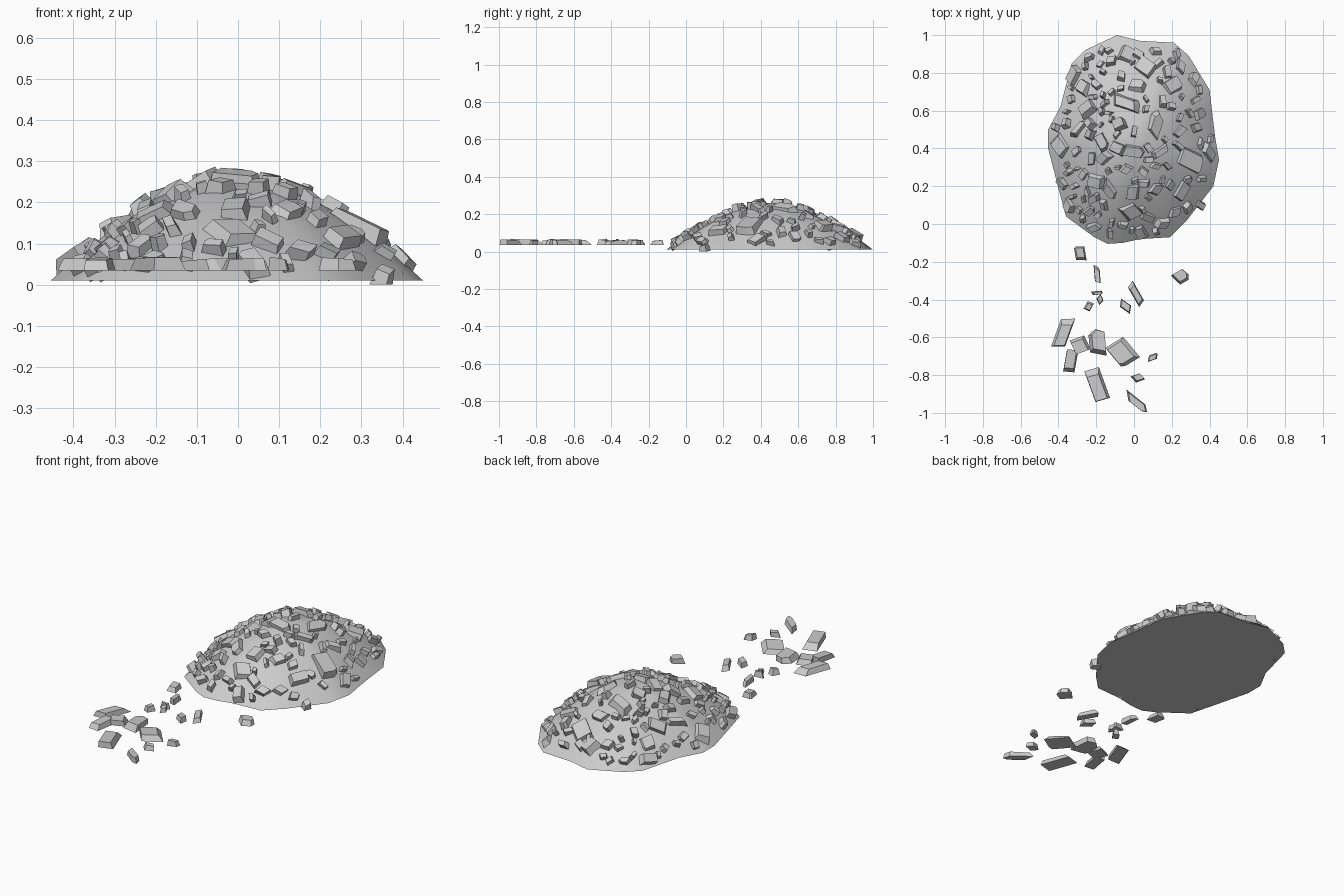
import bpy, bmesh, math, random
from mathutils import Vector, Matrix

if "Cube" in bpy.data.objects:
    bpy.data.objects.remove(bpy.data.objects["Cube"])

random.seed(7)
CENTRE = Vector((0.0, 0.45))
BASE, RISE, POWER = 0.01, 0.25, 1.7
# Footprint of the mound, counter-clockwise
OUTLINE = [Vector(p) for p in [
    (.45, .34), (.43, .46), (.415, .58), (.40, .71), (.29, .89), (.21, .96), (.03, .97),
    (-.09, 1.0), (-.26, .92), (-.33, .85), (-.39, .62), (-.455, .50), (-.455, .40), (-.40, .19),
    (-.36, .04), (-.21, -.07), (-.14, -.105), (-.06, -.10), (.03, -.08), (.19, -.07),
    (.28, .02), (.42, .20)]]


def make_object(name, bm):
    bmesh.ops.recalc_face_normals(bm, faces=bm.faces)
    mesh = bpy.data.meshes.new(name)
    bm.to_mesh(mesh)
    bm.free()
    ob = bpy.data.objects.new(name, mesh)
    bpy.context.collection.objects.link(ob)
    return ob


def radius_fraction(x, y):
    """0 at the summit, 1 on the footprint edge."""
    d = Vector((x, y)) - CENTRE
    for i, p in enumerate(OUTLINE):
        a, b = p - CENTRE, OUTLINE[(i + 1) % len(OUTLINE)] - CENTRE
        det = a.x * b.y - a.y * b.x
        u = (d.x * b.y - d.y * b.x) / det
        v = (a.x * d.y - a.y * d.x) / det
        if u >= -1e-6 and v >= -1e-6:
            return u + v
    return 1.0


def height(x, y):
    return BASE + RISE * (1 - min(1, radius_fraction(x, y)) ** POWER)


def slope_normal(x, y, e=0.03):
    return Vector((height(x - e, y) - height(x + e, y),
                   height(x, y - e) - height(x, y + e), 2 * e)).normalized()


def add_rock(bm, length, width, tall, matrix):
    """Chipped slab: a skewed block with a clipped corner and a tapered top."""
    skew = random.uniform(-.15, .25)
    clip = random.uniform(.55, .85)
    shape = [(-.5 - skew * .3, -.5), (.5 - skew, -.5), (.5, clip - .5), (.5 * clip, .5), (-.5 + skew, .5)]
    if random.random() < .45:
        shape[2:4] = [(.5 + skew * .3, .5)]
    flip = random.choice((-1, 1))
    shift = Vector((random.uniform(-.1, .1), random.uniform(-.12, .12)))
    taper = random.uniform(.68, .88)
    tilt = random.uniform(-.25, .25)
    rings = []
    for k, z in ((1, 0), (taper, 1)):
        ring = []
        for x, y in shape:
            px, py = x * k + shift.x * z, y * k * flip + shift.y * z
            v = matrix @ Vector((px * length, py * width, tall * z * (1 + tilt * x)))
            v.z = max(v.z, 0)
            ring.append(bm.verts.new(v))
        rings.append(ring)
    low, top = rings
    n = len(low)
    bm.faces.new(low[::-1])
    bm.faces.new(top)
    for i in range(n):
        j = (i + 1) % n
        bm.faces.new((low[i], low[j], top[j], top[i]))


# Mound: smooth dome over the irregular footprint, closed underneath
bm = bmesh.new()
RINGS = 9
rings = []
for r in range(1, RINGS + 1):
    t = r / RINGS
    z = BASE + RISE * (1 - t ** POWER)
    rings.append([bm.verts.new((*(CENTRE + (p - CENTRE) * t), z)) for p in OUTLINE])
summit = bm.verts.new((*CENTRE, BASE + RISE))
n = len(OUTLINE)
for i in range(n):
    j = (i + 1) % n
    bm.faces.new((summit, rings[0][i], rings[0][j]))
    for a, b in zip(rings, rings[1:]):
        bm.faces.new((a[i], b[i], b[j], a[j]))
bm.faces.new(rings[-1][::-1])
mound = make_object("mound", bm)
bpy.context.view_layer.objects.active = mound
mound.select_set(True)
bpy.ops.object.shade_smooth_by_angle(angle=math.radians(35))

# Large embedded rocks: x, y, length, width, heading
LARGE = [
    (-.39, .42, .11, .09, -50), (-.265, .725, .09, .08, 70), (-.245, .6, .10, .07, 30),
    (.06, .83, .10, .09, -40), (-.035, .64, .14, .07, -20), (.115, .53, .15, .07, 70),
    (.20, .725, .10, .08, 30), (.295, .345, .15, .10, -25), (-.02, .065, .11, .09, -50),
    (-.13, .185, .12, .06, -55), (.25, .175, .10, .06, 60), (-.34, .095, .08, .06, -50),
    (-.20, .23, .09, .07, -10), (.02, .725, .08, .09, 70), (-.12, .86, .06, .05, 10),
    (.21, .065, .06, .05, 80), (.115, .185, .07, .06, 60), (-.29, .50, .10, .04, 50),
    (-.17, .43, .10, .06, -60), (0, .385, .12, .06, -10), (.135, .385, .10, .04, 30),
    (-.235, .07, .07, .04, 45), (.35, .10, .05, .05, 70), (-.075, .525, .07, .06, 20)]

# Fill the gaps with smaller random rocks, kept off the bare rim
rocks = list(LARGE)
for _ in range(4000):
    if len(rocks) >= 125:
        break
    x, y = random.uniform(-.44, .44), random.uniform(-.05, .96)
    size = random.uniform(.035, .085)
    if radius_fraction(x, y) > .93:
        continue
    if all(math.hypot(x - q[0], y - q[1]) > .42 * (size + q[2]) for q in rocks):
        rocks.append((x, y, size, size * random.uniform(.45, .8), random.uniform(0, 180)))

bm = bmesh.new()
for x, y, length, width, heading in rocks:
    lean = slope_normal(x, y) + Vector((random.uniform(-.2, .2), random.uniform(-.2, .2), 0))
    matrix = (Matrix.Translation((x, y, height(x, y)))
              @ Vector((0, 0, 1)).rotation_difference(lean).to_matrix().to_4x4()
              @ Matrix.Rotation(math.radians(heading), 4, 'Z')
              @ Matrix.Translation((0, 0, -.014)))
    add_rock(bm, length, width, random.uniform(.034, .046), matrix)
make_object("embedded_rocks", bm)

# Loose rocks strewn in front: x, y, length, width, heading
LOOSE = [
    (-.285, -.155, .08, .055, 100), (-.195, -.265, .08, .03, 95), (-.195, -.365, .06, .02, 5),
    (-.24, -.435, .045, .035, 60), (-.18, -.40, .045, .03, 115), (-.045, -.435, .075, .04, -35),
    (.01, -.37, .11, .04, -60), (.25, -.28, .08, .065, 30), (-.375, -.575, .17, .07, 70),
    (-.285, -.64, .085, .08, 20), (-.335, -.725, .12, .06, 80), (-.195, -.625, .14, .085, 95),
    (-.06, -.68, .13, .11, -50), (.10, -.705, .06, .03, 20), (.02, -.815, .06, .04, 20),
    (-.195, -.85, .17, .08, -70), (.015, -.945, .15, .04, -38)]
bm = bmesh.new()
for x, y, length, width, heading in LOOSE:
    matrix = Matrix.Translation((x, y, .034)) @ Matrix.Rotation(math.radians(heading), 4, 'Z')
    add_rock(bm, length, width, random.uniform(.024, .033), matrix)
make_object("loose_rocks", bm)
